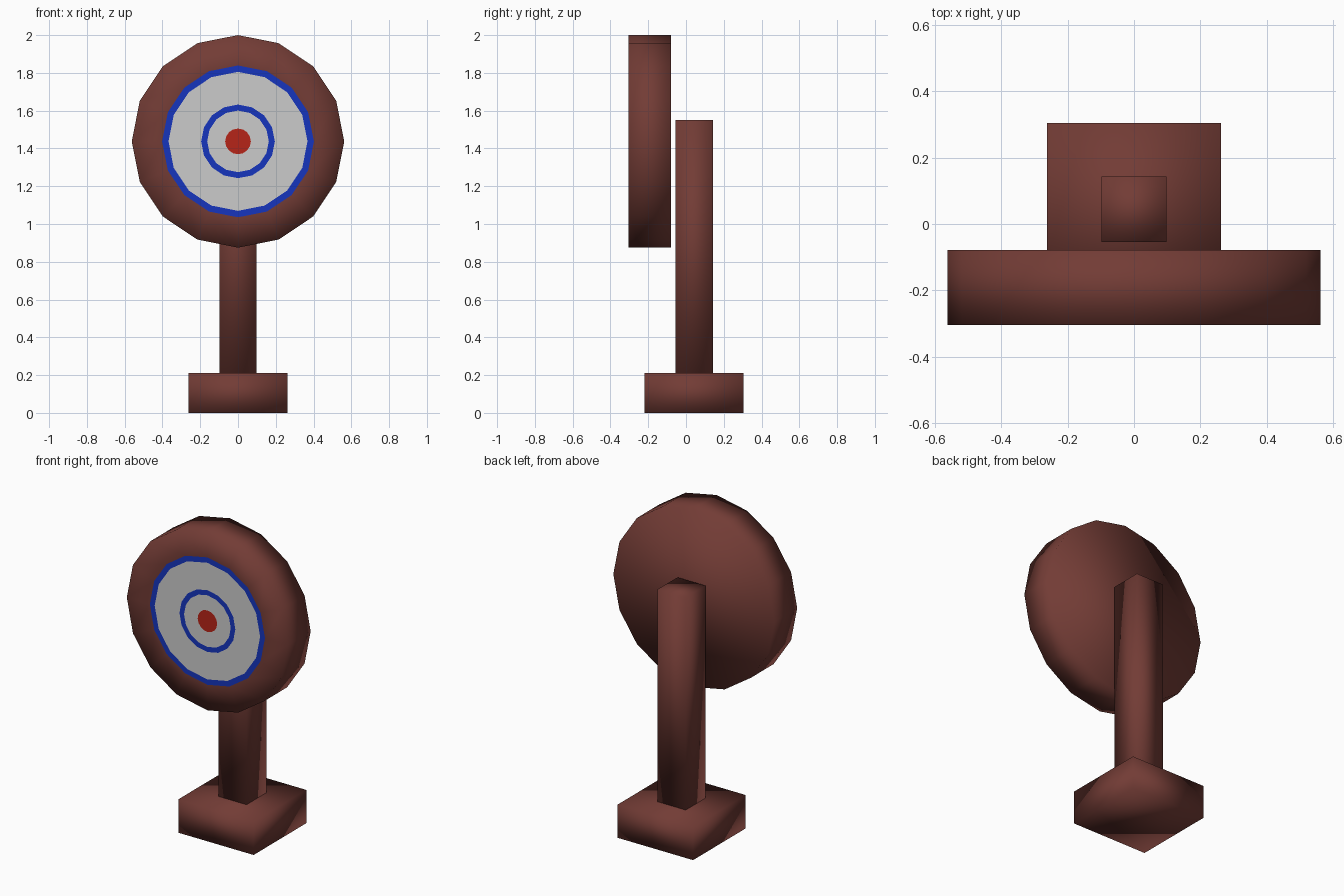
import bpy, bmesh, math
from mathutils import Matrix

if "Cube" in bpy.data.objects:
    bpy.data.objects.remove(bpy.data.objects["Cube"])


def material(name, rgb):
    m = bpy.data.materials.new(name)
    m.diffuse_color = (*rgb, 1)
    m.use_nodes = True
    m.node_tree.nodes["Principled BSDF"].inputs["Base Color"].default_value = m.diffuse_color
    return m


BROWN = material("brown_wood", (0.17, 0.045, 0.036))
BLUE = material("blue_paint", (0.008, 0.035, 0.51))
WHITE = material("white_paint", (0.8, 0.8, 0.8))
RED = material("red_paint", (0.47, 0.018, 0.009))


def finish(bm, name, mats):
    bmesh.ops.recalc_face_normals(bm, faces=bm.faces[:])
    for f in bm.faces:
        f.smooth = True
    me = bpy.data.meshes.new(name)
    bm.to_mesh(me)
    bm.free()
    for m in mats:
        me.materials.append(m)
    ob = bpy.data.objects.new(name, me)
    bpy.context.collection.objects.link(ob)
    return ob


def box(name, lo, hi):
    bm = bmesh.new()
    size = [b - a for a, b in zip(lo, hi)]
    mid = [(a + b) / 2 for a, b in zip(lo, hi)]
    bmesh.ops.create_cube(bm, size=1,
                          matrix=Matrix.Translation(mid) @ Matrix.Diagonal((*size, 1)))
    return finish(bm, name, [BROWN])


# Square foot and upright post
box("base", (-0.263, -0.22, 0), (0.263, 0.305, 0.21))
box("post", (-0.098, -0.055, 0.2), (0.098, 0.143, 1.55))

# Round 16-sided target, painted zones are concentric face rings on the front
SIDES, CZ, FRONT, BACK = 16, 1.4375, -0.305, -0.079
bm = bmesh.new()


def loop(r, y):
    return [bm.verts.new((r * math.sin(2 * math.pi * i / SIDES), y,
                          CZ + r * math.cos(2 * math.pi * i / SIDES)))
            for i in range(SIDES)]


def bridge(a, b, mat):
    for i in range(SIDES):
        j = (i + 1) % SIDES
        bm.faces.new((a[i], a[j], b[j], b[i])).material_index = mat


# (inner radius, material index) from rim to bullseye
ZONES = [(0.402, 0), (0.368, 1), (0.195, 2), (0.163, 1), (0.068, 2)]
prev = loop(0.5625, BACK)
bm.faces.new(prev)
rim = loop(0.5625, FRONT)
bridge(prev, rim, 0)
prev = rim
for radius, mat in ZONES:
    ring = loop(radius, FRONT)
    bridge(prev, ring, mat)
    prev = ring
bm.faces.new(prev).material_index = 3
finish(bm, "target_disc", [BROWN, BLUE, WHITE, RED])
